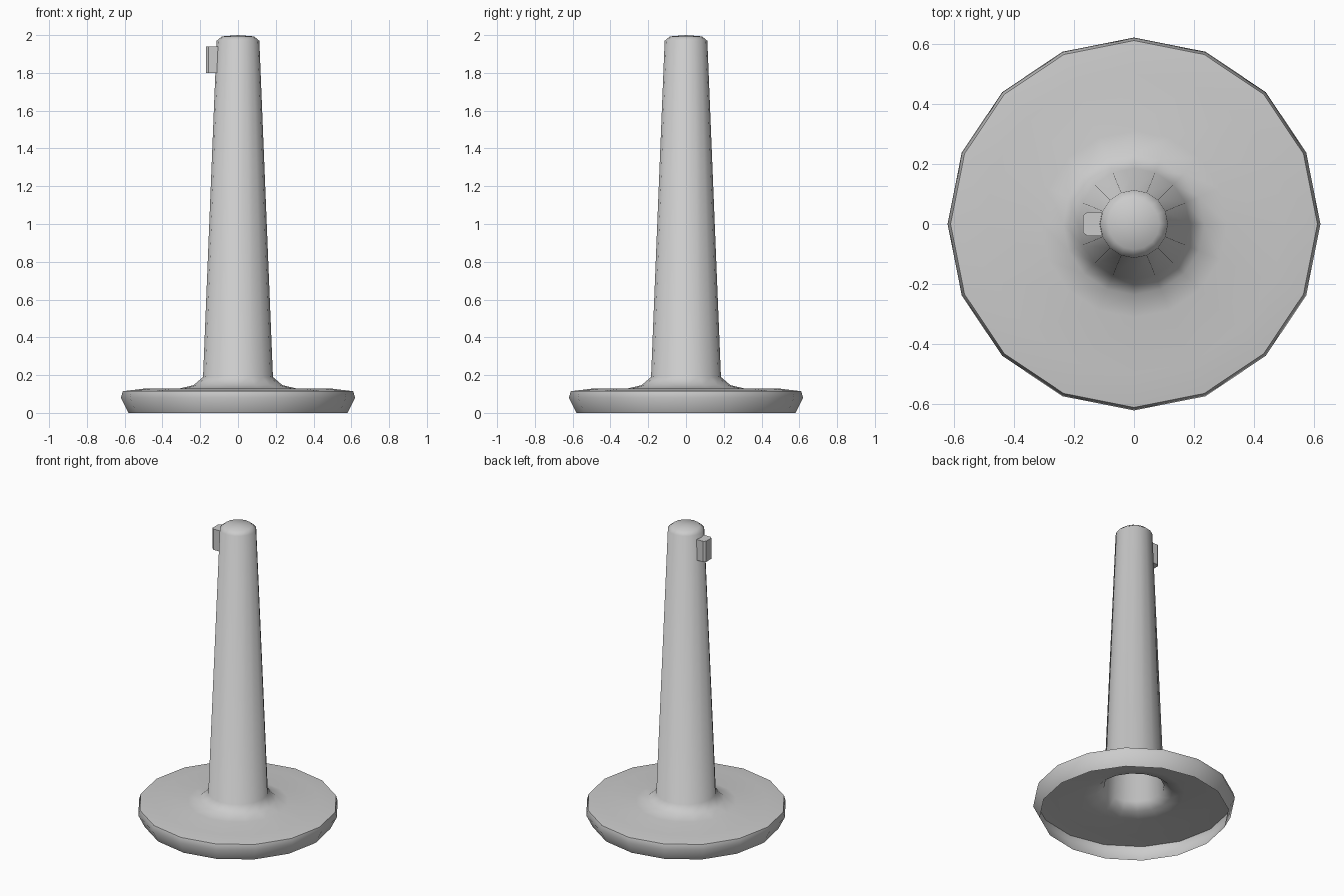
import bpy, bmesh, math

if "Cube" in bpy.data.objects:
    bpy.data.objects.remove(bpy.data.objects["Cube"])


def finish(name, bm, angle):
    me = bpy.data.meshes.new(name)
    bm.normal_update()
    bm.to_mesh(me)
    bm.free()
    ob = bpy.data.objects.new(name, me)
    bpy.context.collection.objects.link(ob)
    bpy.ops.object.select_all(action='DESELECT')
    ob.select_set(True)
    bpy.context.view_layer.objects.active = ob
    bpy.ops.object.shade_smooth_by_angle(angle=math.radians(angle))
    return ob


def lathe(name, profile, sides, angle):
    """Open shell turned round z; profile runs from the bottom rim upwards."""
    bm = bmesh.new()
    rings = []
    for r, z in profile:
        if r == 0:
            rings.append([bm.verts.new((0, 0, z))] * sides)
        else:
            rings.append([bm.verts.new((r * math.cos(math.tau * i / sides),
                                        r * math.sin(math.tau * i / sides), z))
                          for i in range(sides)])
    for low, high in zip(rings, rings[1:]):
        for i in range(sides):
            j = (i + 1) % sides
            quad = [low[i], low[j], high[j], high[i]]
            bm.faces.new(list(dict.fromkeys(quad)))
    return finish(name, bm, angle)


# Hollow base disc flowing into a tapered post, open underneath
lathe("base_and_post", [
    (0.58, 0.0), (0.62, 0.08), (0.61, 0.115), (0.50, 0.128), (0.31, 0.129),
    (0.235, 0.147), (0.185, 0.19), (0.113, 1.97), (0.085, 1.993), (0, 2.0),
], 16, 60)

# Small clip near the top, with chamfered outer corners
bm = bmesh.new()
outline = [(-0.10, 0.04), (-0.155, 0.04), (-0.17, 0.028),
           (-0.17, -0.028), (-0.155, -0.04), (-0.10, -0.04)]
face = bm.faces.new([bm.verts.new((x, y, 1.80)) for x, y in outline])
top = bmesh.ops.extrude_face_region(bm, geom=[face], use_keep_orig=True)["geom"]
bmesh.ops.translate(bm, vec=(0, 0, 0.14),
                    verts=[g for g in top if isinstance(g, bmesh.types.BMVert)])
bmesh.ops.recalc_face_normals(bm, faces=bm.faces)
finish("clip", bm, 30)
